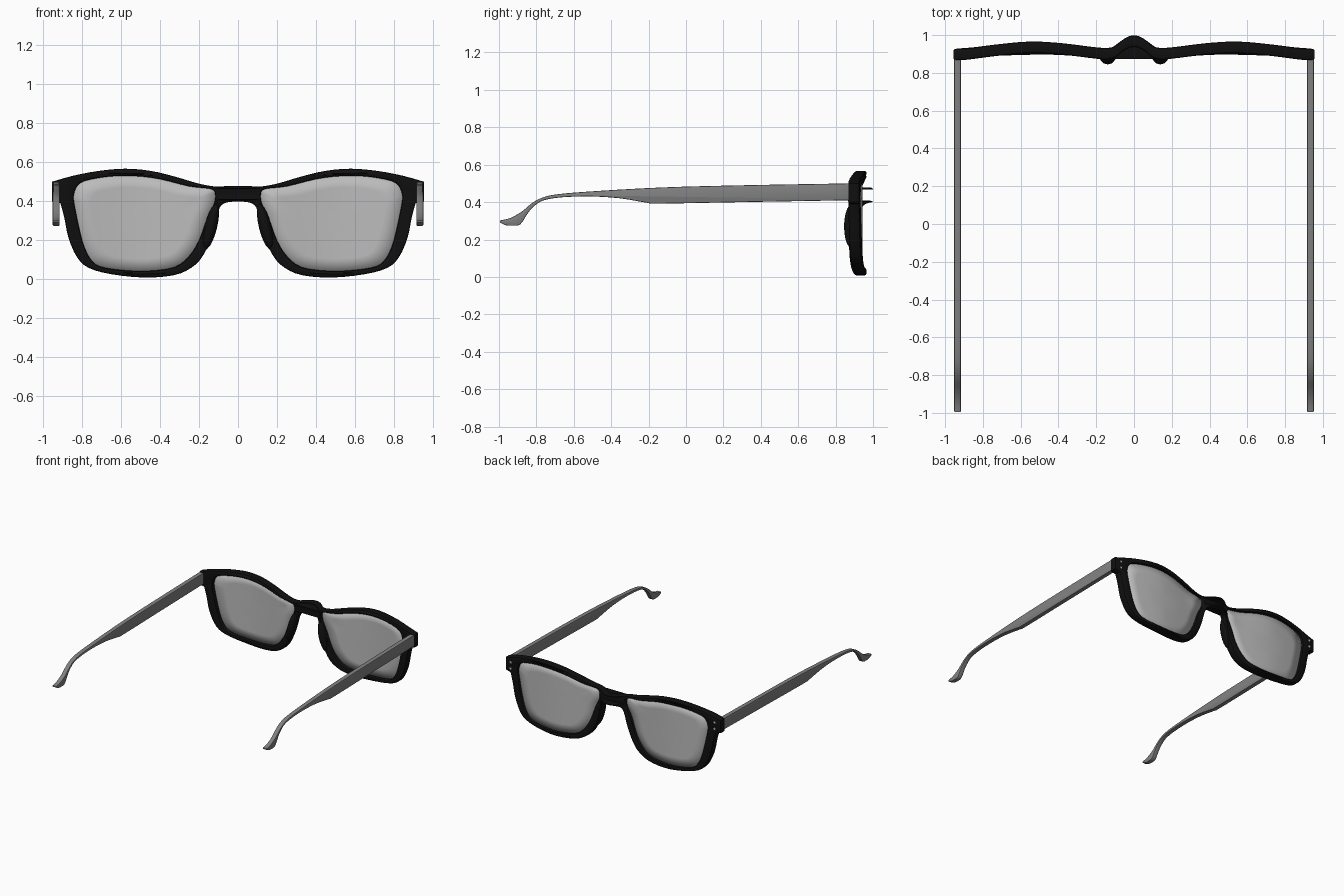
import bpy, bmesh, math
from mathutils import Vector

if "Cube" in bpy.data.objects:
    bpy.data.objects.remove(bpy.data.objects["Cube"])


def material(name, color):
    m = bpy.data.materials.new(name)
    m.diffuse_color = color
    m.use_nodes = True
    m.node_tree.nodes["Principled BSDF"].inputs["Base Color"].default_value = m.diffuse_color
    return m


BLACK = material("black", (0.005, 0.005, 0.005, 1))
LENS = material("lens_grey", (0.5, 0.5, 0.5, 0.6))
ARM = material("arm_grey", (0.22, 0.22, 0.22, 1))
STEEL = material("steel", (0.5, 0.5, 0.5, 1))


def smooth(pts, n=3):
    """Catmull-Rom resampling of an open chain."""
    p = [Vector(q) for q in pts]
    p = [p[0]] + p + [p[-1]]
    out = []
    for a, b, c, d in zip(p, p[1:], p[2:], p[3:]):
        for i in range(n):
            t = i / n
            out.append(0.5 * (2 * b + (c - a) * t + (2 * a - 5 * b + 4 * c - d) * t * t
                              + (3 * b - a - 3 * c + d) * t ** 3))
    return out + [p[-1]]


BEND = smooth([(0, .969), (.03, .963), (.06, .945), (.09, .918), (.13, .902), (.2, .905),
               (.38, .927), (.55, .936), (.75, .918), (.88, .9), (.96, .897)], 4)


def bend(x):
    """Depth of the front at a given distance from the middle."""
    x = abs(x)
    for a, b in zip(BEND, BEND[1:]):
        if x <= b.x:
            return a.y + (b.y - a.y) * (x - a.x) / (b.x - a.x)
    return BEND[-1].y


def finish(ob, mat, angle=35):
    ob.data.materials.clear()
    ob.data.materials.append(mat)
    bpy.ops.object.select_all(action='DESELECT')
    ob.select_set(True)
    bpy.context.view_layer.objects.active = ob
    bpy.ops.object.shade_smooth_by_angle(angle=math.radians(angle))
    return ob


def add(name, mesh):
    ob = bpy.data.objects.new(name, mesh)
    bpy.context.collection.objects.link(ob)
    return ob


def plate(name, loops, half, bevel):
    """Filled, bevelled slab mesh from closed 2D loops (local z is thickness)."""
    cu = bpy.data.curves.new(name, 'CURVE')
    cu.dimensions, cu.fill_mode = '2D', 'BOTH'
    cu.extrude, cu.bevel_depth, cu.bevel_resolution, cu.offset = half - bevel, bevel, 1, -bevel
    for loop in loops:
        s = cu.splines.new('POLY')
        s.points.add(len(loop) - 1)
        for pt, q in zip(s.points, loop):
            pt.co = (q[0], q[1], 0, 1)
        s.use_cyclic_u = True
    tmp = add("tmp", cu)
    bpy.context.view_layer.update()
    me = bpy.data.meshes.new_from_object(tmp.evaluated_get(bpy.context.evaluated_depsgraph_get()))
    bpy.data.objects.remove(tmp)
    bm = bmesh.new()
    bm.from_mesh(me)
    bmesh.ops.remove_doubles(bm, verts=bm.verts, dist=0.0002)
    return name, bm, me


def emit(part, place):
    name, bm, me = part
    for v in bm.verts:
        v.co = place(v.co)
    bmesh.ops.recalc_face_normals(bm, faces=bm.faces)
    bm.to_mesh(me)
    bm.free()
    return add(name, me)


# front frame outline (right half) and lens opening
top = smooth([(0, .477), (.07, .477), (.12, .476), (.2, .49), (.33, .528), (.45, .556),
              (.58, .567), (.72, .555), (.85, .53), (.955, .5)])
low = smooth([(.912, .39), (.893, .32), (.87, .21), (.825, .11), (.765, .057), (.65, .025), (.48, .008),
              (.33, .02), (.24, .058), (.18, .12), (.13, .23), (.1, .35), (.08, .383), (.045, .396), (0, .398)])
half = top + [Vector((.955, .4))] + low
outer = half + [Vector((-p.x, p.y)) for p in half[-2:0:-1]]
hole = smooth([(.845, .42), (.832, .468), (.79, .503), (.66, .527), (.53, .529), (.4, .513), (.25, .476),
               (.14, .463), (.118, .44), (.122, .39), (.16, .31), (.2, .2), (.25, .12), (.325, .062), (.465, .042),
               (.6, .047), (.71, .066), (.762, .11), (.8, .2), (.836, .36), (.845, .42)], 3)[:-1]
mirrored = [Vector((-p.x, p.y)) for p in hole]
frame = emit(plate("front_frame", [outer, hole, mirrored], .03, .009),
             lambda c: Vector((c.x, bend(c.x) + c.z, c.y)))
finish(frame, BLACK)

# temple arm side profile (y, z)
arm = smooth([(.875, .5), (.4, .492), (-.03, .482), (-.3, .47), (-.54, .455), (-.68, .443), (-.76, .427),
              (-.82, .397), (-.88, .348), (-.94, .315), (-.995, .302)])
arm += smooth([(-.995, .292), (-.965, .277), (-.925, .274), (-.885, .282), (-.845, .342), (-.81, .38),
               (-.76, .41), (-.66, .426), (-.5, .43), (-.35, .42), (-.21, .397), (-.14, .392), (.3, .4), (.875, .41)])

for side, s in (("right", 1), ("left", -1)):
    # lens: concentric rings following the bend
    bm = bmesh.new()
    mid = Vector((.49, .29))
    rings = []
    for k in (1.012, .75, .5, .25):
        q = [mid + (p - mid) * k for p in hole]
        rings.append([bm.verts.new((s * p.x, bend(p.x) + .004, p.y)) for p in q])
    n = len(hole)
    for a, b in zip(rings, rings[1:]):
        for i in range(n):
            bm.faces.new((a[i], a[(i + 1) % n], b[(i + 1) % n], b[i]))
    bm.faces.new(rings[-1])
    bmesh.ops.recalc_face_normals(bm, faces=bm.faces)
    me = bpy.data.meshes.new("lens")
    bm.to_mesh(me)
    bm.free()
    lens = finish(add(side + "_lens", me), LENS)
    mod = lens.modifiers.new("thickness", 'SOLIDIFY')
    mod.thickness, mod.offset = .008, 0

    # temple arm
    finish(emit(plate(side + "_temple_arm", [arm], .018, .005),
                lambda c: Vector((s * (.934 + c.z), c.x, c.y))), ARM)

    # nose pad bulging from the back of the rim
    bpy.ops.mesh.primitive_uv_sphere_add(segments=16, ring_count=10, location=(s * .139, .885, .27),
                                         rotation=(0, s * -.24, 0))
    pad = bpy.context.object
    pad.name = side + "_nose_pad"
    pad.scale = (.032, .04, .12)
    finish(pad, BLACK, 60)

    # rivets on the outward face of the end piece
    for i, z in enumerate((.425, .475)):
        bpy.ops.mesh.primitive_cylinder_add(vertices=12, radius=.009, depth=.01,
                                            location=(s * .905, bend(.905) + .029, z),
                                            rotation=(math.pi / 2, 0, 0))
        bpy.context.object.name = f"{side}_rivet_{i + 1}"
        finish(bpy.context.object, STEEL)
